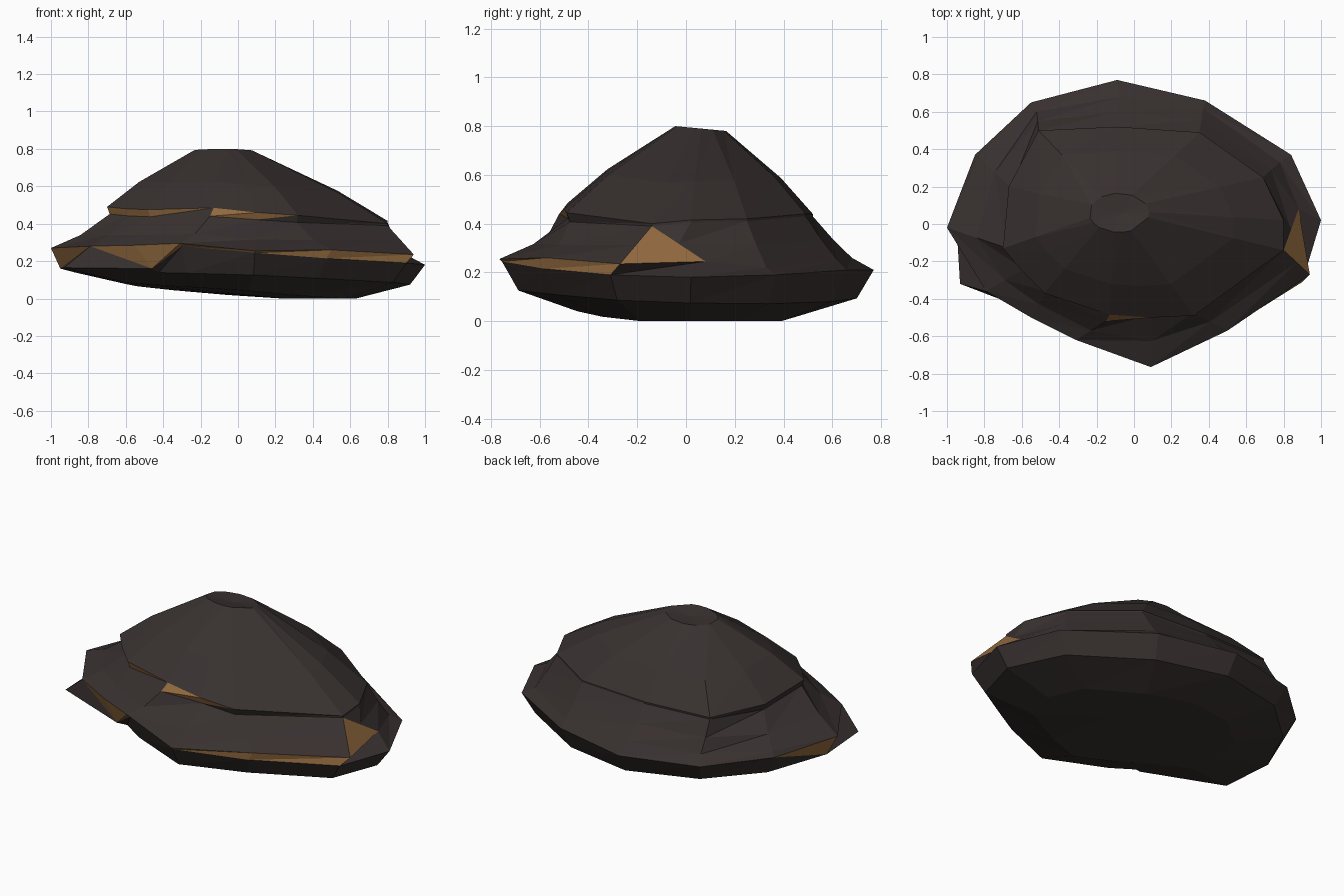
import bpy, math
from mathutils import Vector

if "Cube" in bpy.data.objects:
    bpy.data.objects.remove(bpy.data.objects["Cube"])


def material(name, rgb):
    m = bpy.data.materials.new(name)
    m.diffuse_color = (*rgb, 1)
    m.use_nodes = True
    m.node_tree.nodes["Principled BSDF"].inputs["Base Color"].default_value = m.diffuse_color
    return m


dark = material("dark rock", (0.039, 0.030, 0.029))
amber = material("amber seam", (0.29, 0.145, 0.05))


def ring(points):
    return [Vector(p) for p in points]


def loft(name, rings, seam=lambda strip, col, tri: False, flip=(), bottom=None, top=None):
    """Triangulated skin through stacked rings; seam() picks the amber faces."""
    n = len(rings[0])
    verts = [v for r in rings for v in r]
    faces, mats = [], []
    for s in range(len(rings) - 1):
        for i in range(n):
            j = (i + 1) % n
            a0, a1, b0, b1 = s * n + i, s * n + j, s * n + n + i, s * n + n + j
            if i in flip:
                tris = [(a0, a1, b0), (a1, b1, b0)]
            else:
                tris = [(a0, a1, b1), (a0, b1, b0)]
            for k, t in enumerate(tris):
                faces.append(t)
                mats.append(int(seam(s, i, k)))
    for centre, base, down in ((bottom, 0, True), (top, (len(rings) - 1) * n, False)):
        if centre:
            verts.append(Vector(centre))
            c = len(verts) - 1
            for i in range(n):
                a, b = base + i, base + (i + 1) % n
                faces.append((b, a, c) if down else (a, b, c))
                mats.append(0)
    me = bpy.data.meshes.new(name)
    me.from_pydata(verts, [], faces)
    me.materials.append(dark)
    me.materials.append(amber)
    me.polygons.foreach_set("material_index", mats)
    me.update()
    ob = bpy.data.objects.new(name, me)
    bpy.context.collection.objects.link(ob)
    return ob


# Outlines run from the left end, round the front, to the right and the back
lower_edge = ring([
    (-.95, .01, .16), (-.93, -.32, .165), (-.46, -.50, .16), (-.30, -.60, .28),
    (.09, -.755, .245), (.47, -.58, .215), (.90, -.31, .19), (1, .02, .18),
    (.84, .37, .19), (.38, .66, .21), (-.09, .77, .21), (-.55, .65, .22), (-.85, .37, .25)])
middle_edge = ring([
    (-1, -.02, .27), (-.79, -.36, .28), (-.55, -.50, .285), (-.31, -.62, .295),
    (.09, -.765, .255), (.50, -.57, .26), (.94, -.27, .235), (.88, .08, .245),
    (.78, .33, .22), (.37, .62, .25), (-.08, .68, .26), (-.52, .60, .27), (-.83, .36, .28)])
cap_edge = ring([
    (-.70, -.13, .49), (-.60, -.25, .48), (-.48, -.37, .475), (-.13, -.485, .485),
    (.10, -.50, .46), (.32, -.49, .445), (.80, -.14, .40), (.80, .02, .415),
    (.69, .25, .42), (.35, .49, .44), (-.09, .52, .44), (-.51, .50, .45), (-.67, .20, .46)])

# Lower slab: tapers to an uneven base
belly = [Vector((p.x * .92, p.y * .91, min(p.z - .02, .11 - .035 * p.x - .025 * p.y)))
         for p in lower_edge]
base = [Vector((p.x * .63, p.y * .59, max(0, .03 - .05 * p.x - .02 * p.y)))
        for p in lower_edge]
loft("lower_slab", [base, belly, lower_edge], bottom=(.25, .05, 0))

# Amber seam: undercut at the left end, thin along the front
loft("lower_seam", [lower_edge, middle_edge], flip=(1,),
     seam=lambda s, i, k: (i, k) in ((0, 1), (1, 1), (12, 0)) or 2 <= i < 6)

# Middle layer: hollow slope rising under the cap, amber chip at the right
drop = [.038 if i < 6 or i > 11 else .014 for i in range(13)]
neck = [Vector((p.x * .98, p.y * .97, p.z - d)) if d > .02
        else p - Vector((0, 0, .01)) for p, d in zip(cap_edge, drop)]
neck[3] = Vector((-.15, -.52, .44))
slope = [a.lerp(b, .5) - Vector((0, 0, .022 if d > .02 else .006))
         for a, b, d in zip(middle_edge, neck, drop)]
slope[6] = middle_edge[6].lerp(neck[6], .5)
slope[7] = middle_edge[7].lerp(neck[6], .5)
loft("middle_layer", [middle_edge, slope, neck], flip=(6,),
     seam=lambda s, i, k: i == 6 and (s == 0 or k == 0))

# Amber seam under the cap, front left only
loft("cap_seam", [neck, cap_edge],
     seam=lambda s, i, k: i < 5 and (i, k) not in ((2, 0), (4, 0)))

# Cap: rounded dome with a shallow dent in its small flat top
summit = []
for p in cap_edge:
    a = math.atan2(p.y / .52, p.x / .75)
    summit.append(Vector((-.08 + .16 * math.cos(a), .06 + .105 * math.sin(a),
                          .79 - .01 * math.sin(a))))
shoulder = [a.lerp(b, .37) + Vector((0, 0, .022)) for a, b in zip(cap_edge, summit)]
loft("cap", [cap_edge, shoulder, summit], top=(-.07, .06, .778))
